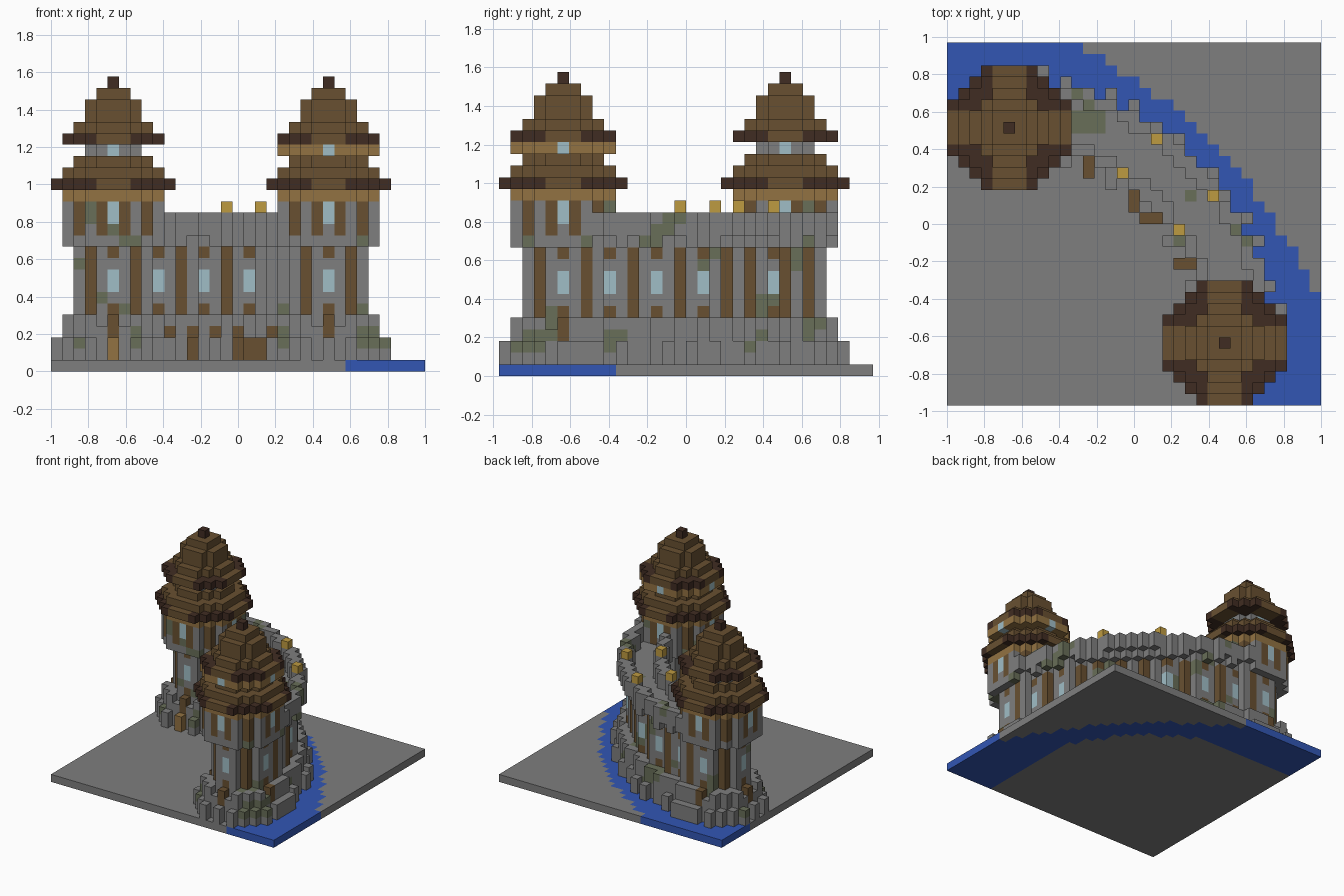
import bpy, bmesh, math

if "Cube" in bpy.data.objects:
    bpy.data.objects.remove(bpy.data.objects["Cube"])

U = 2 / 33                      # block size
NX, NY = 33, 32                 # ground size in blocks
ARC = 3                         # centre of the curved wall, in blocks
TOWERS = {"right_tower": (5, 24), "left_tower": (24, 5)}


def srgb(r, g, b):
    return [((c / 255 + 0.055) / 1.055) ** 2.4 for c in (r, g, b)] + [1]


COLOURS = {
    "stone": srgb(126, 126, 126), "moss": srgb(104, 110, 88),
    "timber": srgb(104, 80, 49), "dark_eave": srgb(64, 44, 34),
    "light_beam": srgb(146, 114, 66), "glass": srgb(160, 190, 198),
    "lantern": srgb(190, 155, 65), "water": srgb(50, 86, 180),
}
NAMES = list(COLOURS)
MATS = []
for name, colour in COLOURS.items():
    m = bpy.data.materials.new(name)
    m.use_nodes = True
    m.diffuse_color = colour
    bsdf = m.node_tree.nodes["Principled BSDF"]
    bsdf.inputs["Base Color"].default_value = colour
    bsdf.inputs["Roughness"].default_value = 0.9
    MATS.append(m)

parts = {}                      # part name -> {block: colour}
filled = set()


def put(part, i, j, k, colour):
    if (i, j, k) not in filled:
        filled.add((i, j, k))
        parts.setdefault(part, {})[(i, j, k)] = colour


def stone(i, j, k):
    """Stone with scattered patches of moss."""
    n = math.sin(i * 0.9 + k * 0.8) + math.sin(j * 1.1 - k * 0.6) + math.sin((i - j) * 0.7 + k)
    return "moss" if n > 1.55 and k > 1 else "stone"


def disc(n):
    """Offsets of a round layer reaching n blocks from its middle."""
    for dx in range(-n, n + 1):
        for dy in range(-n, n + 1):
            if dx * dx + dy * dy <= (n + 0.5) ** 2:
                yield dx, dy


def layer(part, centre, n, k, rule):
    for dx, dy in disc(n):
        i, j = centre[0] + dx, centre[1] + dy
        colour = rule(dx, dy, i, j, k)
        if colour:
            put(part, i, j, k, colour)


# Tower colour rules: lo runs across a face, hi is the distance outwards
def footing(dx, dy, i, j, k):
    lo, hi = sorted((abs(dx), abs(dy)))
    outer = dx * dx + dy * dy > 4.5 ** 2
    if outer and (k > 2 or (lo + hi) % 2 == 0):
        return None
    if dx == 0 and dy == -5 and i < NX // 2:
        return "light_beam"
    if not outer and hi == 4 and lo % 2 == 1 and k == 4:
        return None
    return "timber" if lo == 0 and k > 2 else stone(i, j, k)


def shaft(dx, dy, i, j, k):
    lo, hi = sorted((abs(dx), abs(dy)))
    if lo == 0 and hi == 3:
        return "glass" if k in (7, 8) else "timber" if k in (5, 10) else "stone"
    return "timber" if lo == 2 and hi == 2 else stone(i, j, k)


def gallery(dx, dy, i, j, k):
    lo, hi = sorted((abs(dx), abs(dy)))
    if hi == 4 and lo == 0 and k > 12:
        return "glass"
    if k > 11 and ((hi == 4 and lo == 1) or lo == 3):
        return "timber"
    return stone(i, j, k)


def eave(dx, dy, i, j, k):
    return "timber" if min(abs(dx), abs(dy)) <= 1 else "dark_eave"


def attic(dx, dy, i, j, k):
    lo, hi = sorted((abs(dx), abs(dy)))
    if hi == 2:
        return "glass" if lo == 0 else "timber" if lo == 2 else "stone"
    return "stone"


def plain(colour):
    return lambda dx, dy, i, j, k: colour


def attic_beams(dx, dy, i, j, k):
    return "glass" if min(abs(dx), abs(dy)) == 0 else "light_beam"


for part, c in TOWERS.items():
    for k in range(1, 5):
        layer(part, c, 5 if k < 3 else 4, k, footing)
    for k in range(5, 11):
        layer(part, c, 3, k, shaft)
    for k in range(11, 15):
        layer(part, c, 4, k, gallery)
    # Lower roof, attic and upper roof
    roof = part + "_roof"
    layer(roof, c, 4, 15, plain("light_beam"))
    layer(roof, c, 5, 16, eave)
    layer(roof, c, 4, 17, plain("timber"))
    layer(roof, c, 3, 18, plain("timber"))
    if part == "left_tower":
        layer(roof, c, 4, 19, attic_beams)
    else:
        layer(roof, c, 2, 19, attic)
    layer(roof, c, 4, 20, eave)
    for k, n in ((21, 3), (22, 2), (23, 2), (24, 1)):
        layer(roof, c, n, k, plain("timber"))
    layer(roof, c, 0, 25, plain("dark_eave"))

# Curved wall: footing rings, timbered body, walkway and two parapets
for i in range(6, NX):
    for j in range(6, NY):
        r = math.hypot(i - ARC, j - ARC)
        s = min(i, j)
        inside = r < 23
        off = abs(r - 23)
        if off < 1.6:
            for k in range(1, 12):
                colour = stone(i, j, k)
                if off > 0.5 and 4 < k < 11:
                    if s % 4 == 3:
                        colour = "timber"
                    elif s % 4 == 1:
                        colour = "glass" if k in (7, 8) else "timber" if k in (5, 10) else colour
                put("curved_wall", i, j, k, colour)
        elif off < 2.7:
            for k in range(1, 5):
                post = inside and s % 2 == 0 and k < 4
                put("wall_footing", i, j, k, "timber" if post else stone(i, j, k))
            for k in range(11, 14):
                if k > 11 or (i + j) % 2:
                    put("parapet", i, j, k, stone(i, j, k))
        elif (off < 3.9 if inside else off < 3.5) and s % 2 == 0:
            for k in range(1, 3):
                put("wall_footing", i, j, k, "timber" if inside and s % 4 == 0 else stone(i, j, k))

# Lanterns on the parapets
for a, b in ((15, 20), (18, 23)):
    for i, j in ((a, b), (b, a)):
        for k in (12, 13):
            put("parapet", i, j, k, "stone")
        put("lanterns", i, j, 14, "lantern")

# Ground with the river bending around the outside of the wall
for i in range(NX):
    for j in range(NY):
        near = max(i, j) >= 26 or math.hypot(i - ARC, j - ARC) >= 25
        wet = near and math.hypot(i + 8.5, j + 8.5) < 44.2
        put("river" if wet else "ground", i, j, 0, "water" if wet else "stone")

# Each side of a block: direction and its four corners
SIDES = []
for axis in range(3):
    for sign in (0, 1):
        loop = []
        for p, q in ((0, 0), (1, 0), (1, 1), (0, 1)):
            corner = [0, 0, 0]
            corner[axis], corner[(axis + 1) % 3], corner[(axis + 2) % 3] = sign, p, q
            loop.append(corner)
        step = [0, 0, 0]
        step[axis] = 2 * sign - 1
        SIDES.append((step, loop if sign else loop[::-1]))

# Turn the visible block sides of every part into a mesh
for part, blocks in parts.items():
    bm = bmesh.new()
    verts = {}
    for cell, colour in blocks.items():
        for step, loop in SIDES:
            if tuple(a + b for a, b in zip(cell, step)) in filled:
                continue
            ring = []
            for corner in loop:
                key = tuple(a + b for a, b in zip(cell, corner))
                if key not in verts:
                    x, y, z = key
                    verts[key] = bm.verts.new(((x - NX / 2) * U, (y - NY / 2) * U, z * U))
                ring.append(verts[key])
            bm.faces.new(ring).material_index = NAMES.index(colour)
    mesh = bpy.data.meshes.new(part)
    bm.to_mesh(mesh)
    bm.free()
    for m in MATS:
        mesh.materials.append(m)
    bpy.context.scene.collection.objects.link(bpy.data.objects.new(part, mesh))
